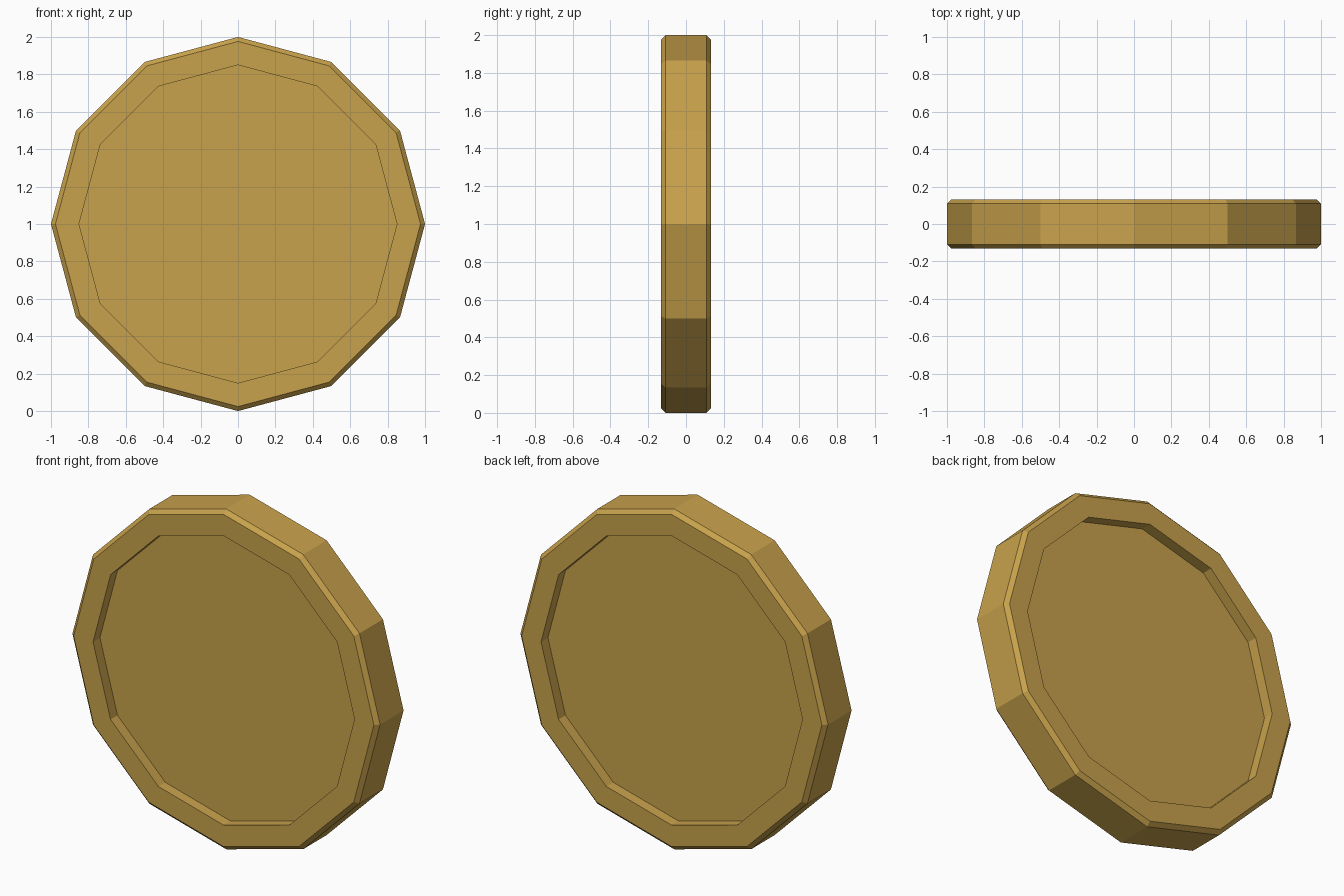
import bpy, bmesh, math

if "Cube" in bpy.data.objects:
    bpy.data.objects.remove(bpy.data.objects["Cube"])

SIDES = 12
gold = bpy.data.materials.new("old gold")
gold.diffuse_color = (0.58, 0.36, 0.072, 1)
gold.use_nodes = True
gold.node_tree.nodes["Principled BSDF"].inputs["Base Color"].default_value = gold.diffuse_color

# Coin profile (radius, y): recessed face, raised rim, chamfered edge, mirrored to the back
half = [(0.85, -0.068), (0.85, -0.132), (0.976, -0.132), (1.0, -0.109)]
profile = half + [(r, -y) for r, y in reversed(half)]

bm = bmesh.new()
rings = []
for r, y in profile:
    ring = []
    for i in range(SIDES):
        a = 2 * math.pi * i / SIDES
        ring.append(bm.verts.new((r * math.cos(a), y, 1 + r * math.sin(a))))
    rings.append(ring)

# Rim walls
for a, b in zip(rings, rings[1:]):
    for i in range(SIDES):
        j = (i + 1) % SIDES
        bm.faces.new((a[i], a[j], b[j], b[i]))

# Recessed front and back faces
bm.faces.new(rings[0])
bm.faces.new(rings[-1])
bmesh.ops.recalc_face_normals(bm, faces=bm.faces[:])

mesh = bpy.data.meshes.new("coin")
bm.to_mesh(mesh)
bm.free()
mesh.materials.append(gold)
coin = bpy.data.objects.new("coin", mesh)
bpy.context.collection.objects.link(coin)
